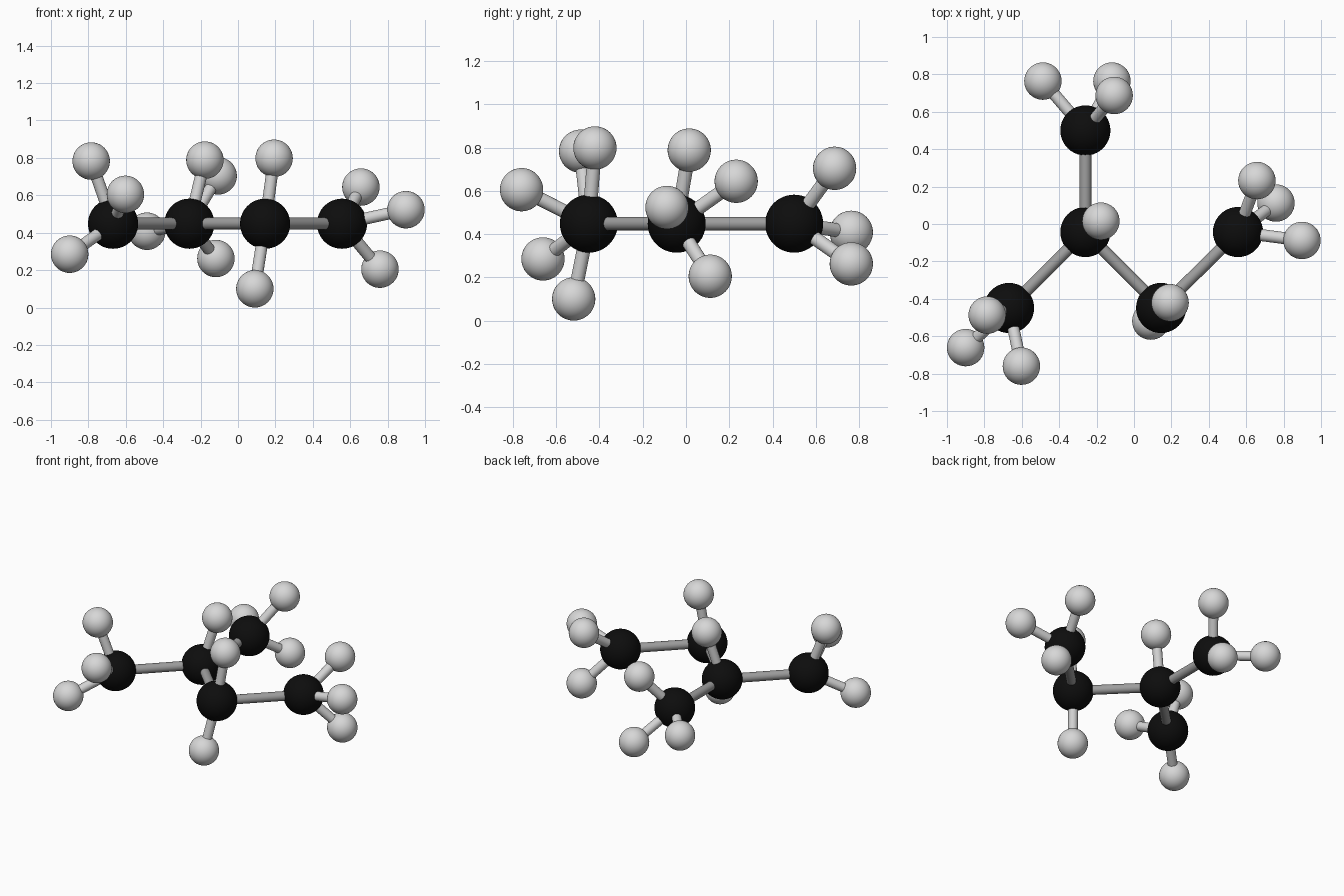
import bpy
from mathutils import Vector

if "Cube" in bpy.data.objects:
    bpy.data.objects.remove(bpy.data.objects["Cube"])


def material(name, v):
    m = bpy.data.materials.new(name)
    m.diffuse_color = (v, v, v, 1)
    m.use_nodes = True
    m.node_tree.nodes["Principled BSDF"].inputs["Base Color"].default_value = m.diffuse_color
    return m


BLACK = material("carbon black", 0.004)
WHITE = material("hydrogen white", 0.68)
GREY = material("carbon bond grey", 0.34)
PALE = material("hydrogen bond pale grey", 0.66)

CARBON_R, HYDROGEN_R, BOND_R = 0.134, 0.10, 0.032


def finish(name, mat):
    ob = bpy.context.object
    ob.name = name
    ob.data.materials.append(mat)
    bpy.ops.object.shade_smooth_by_angle()


def ball(name, pos, radius, mat):
    bpy.ops.mesh.primitive_uv_sphere_add(segments=40, ring_count=24, radius=radius, location=pos)
    finish(name, mat)


def bond(name, a, b, mat):
    a, b = Vector(a), Vector(b)
    d = b - a
    bpy.ops.mesh.primitive_cylinder_add(vertices=24, radius=BOND_R, depth=d.length,
                                        location=(a + b) / 2,
                                        rotation=d.to_track_quat('Z', 'Y').to_euler())
    finish(name, mat)


Z = 0.448
# each carbon with the hydrogens attached to it
atoms = {
    "left_end": ((-0.668, -0.449, Z), [(-0.785, -0.487, 0.783), (-0.602, -0.76, 0.605), (-0.90, -0.661, 0.285)]),
    "branch": ((-0.26, -0.043, Z), [(-0.177, 0.015, 0.788)]),
    "middle": ((0.145, -0.449, Z), [(0.193, -0.421, 0.798), (0.09, -0.519, 0.10)]),
    "right_end": ((0.556, -0.043, Z), [(0.657, 0.232, 0.644), (0.759, 0.112, 0.205), (0.898, -0.088, 0.523)]),
    "side_arm": ((-0.26, 0.50, Z), [(-0.106, 0.687, 0.704), (-0.487, 0.764, 0.408), (-0.118, 0.764, 0.262)]),
}

# balls and the short bonds to hydrogen
for name, (c, hydrogens) in atoms.items():
    ball(name + "_carbon", c, CARBON_R, BLACK)
    for i, h in enumerate(hydrogens, 1):
        ball(f"{name}_hydrogen_{i}", h, HYDROGEN_R, WHITE)
        bond(f"{name}_hydrogen_bond_{i}", c, h, PALE)

# carbon backbone bonds
for a, b in (("left_end", "branch"), ("branch", "middle"), ("middle", "right_end"), ("branch", "side_arm")):
    bond(f"bond_{a}_to_{b}", atoms[a][0], atoms[b][0], GREY)
